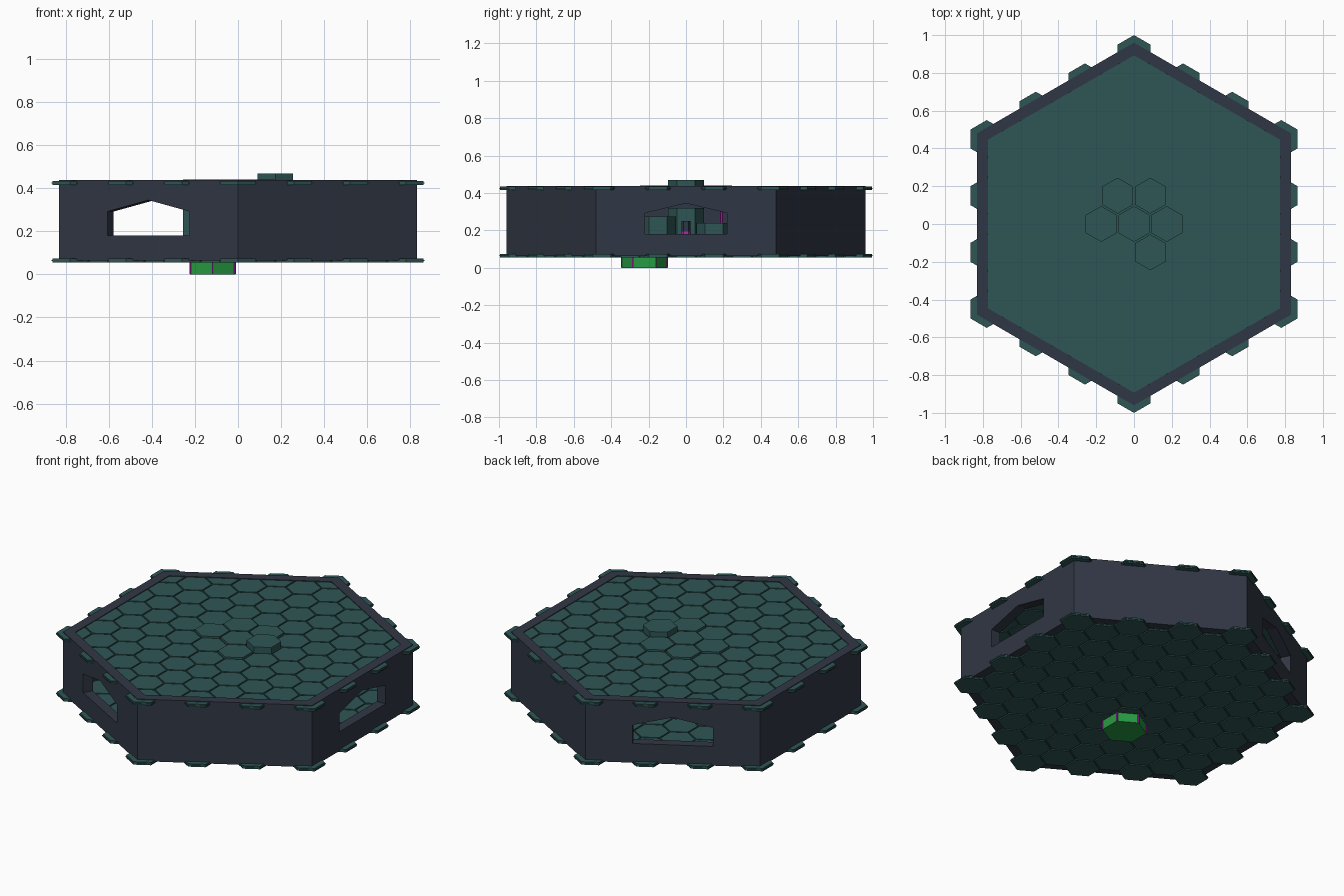
import bpy, bmesh, math
from mathutils import Vector, Matrix

if "Cube" in bpy.data.objects:
    bpy.data.objects.remove(bpy.data.objects["Cube"])

R = 0.1                                   # tile circumradius
DX, DY = R * math.sqrt(3), R * 1.5        # tile grid spacing


def material(name, rgb):
    m = bpy.data.materials.new(name)
    m.diffuse_color = (*rgb, 1)
    m.use_nodes = True
    m.node_tree.nodes["Principled BSDF"].inputs["Base Color"].default_value = m.diffuse_color
    return m


teal = material("teal", (0.028, 0.092, 0.090))
slate = material("slate", (0.030, 0.038, 0.058))
green = material("green", (0.020, 0.330, 0.055))
magenta = material("magenta", (0.45, 0.02, 0.45))


def make(name, bm, mat):
    bmesh.ops.recalc_face_normals(bm, faces=bm.faces)
    me = bpy.data.meshes.new(name)
    bm.to_mesh(me)
    bm.free()
    me.materials.append(mat)
    ob = bpy.data.objects.new(name, me)
    bpy.context.collection.objects.link(ob)
    return ob


def hexagon(x, y, r):
    return [(x + r * math.sin(i * math.pi / 3), y + r * math.cos(i * math.pi / 3)) for i in range(6)]


def add_prism(bm, pts, z0, z1):
    lo = [bm.verts.new((x, y, z0)) for x, y in pts]
    hi = [bm.verts.new((x, y, z1)) for x, y in pts]
    n = len(pts)
    bm.faces.new(lo[::-1])
    bm.faces.new(hi)
    for i in range(n):
        j = (i + 1) % n
        bm.faces.new((lo[i], lo[j], hi[j], hi[i]))


def hex_prism(name, x, y, r, z0, z1, mat):
    bm = bmesh.new()
    add_prism(bm, hexagon(x, y, r), z0, z1)
    return make(name, bm, mat)


# all tile centres that lie inside the big pointed hexagon
centres = []
for row in range(-6, 7):
    for col in range(-6, 7):
        x, y = (col + 0.5 * (row % 2)) * DX, row * DY
        reach = max(abs(x * math.cos(a) + y * math.sin(a)) for a in (0, math.pi / 3, 2 * math.pi / 3))
        if reach < 4.5 * DX + 0.001:
            centres.append((x, y))


def tiled_layer(name, z0, z1):
    # each tile is a thin full-size base with a slightly smaller raised plate on both sides
    bm = bmesh.new()
    groove = 0.0068
    for x, y in centres:
        add_prism(bm, hexagon(x, y, R), z0 + groove, z1 - groove)
        add_prism(bm, hexagon(x, y, R * 0.95), z0, z1)
    return make(name, bm, teal)


tiled_layer("floor_tiles", 0.055, 0.073)
tiled_layer("roof_tiles", 0.416, 0.434)

# raised roof tiles
for i, (cx, cy) in enumerate([(0, 0), (-0.5, 1), (0.5, 1), (-1, 0), (0.5, -1)]):
    hex_prism(f"raised_roof_tile_{i}", cx * DX, cy * DY, R * 0.95, 0.43, 0.441, teal)
hex_prism("tall_roof_tile", DX, 0, R * 0.95, 0.43, 0.468, teal)

# wall ring
bm = bmesh.new()
rings = [[bm.verts.new((x, y, z)) for x, y in hexagon(0, 0, r)]
         for r, z in ((0.96, 0.064), (0.96, 0.438), (0.893, 0.438), (0.893, 0.064))]
for k in range(4):
    a, b = rings[k], rings[(k + 1) % 4]
    for i in range(6):
        j = (i + 1) % 6
        bm.faces.new((a[i], a[j], b[j], b[i]))
walls = make("walls", bm, slate)

# gabled window openings in every other wall
profile = [(-0.22, 0.18), (0.22, 0.18), (0.22, 0.292), (0, 0.345), (-0.22, 0.292)]
bpy.context.view_layer.objects.active = walls
for k in range(3):
    bm = bmesh.new()
    add_prism(bm, profile, 0.7, 0.9)
    # profile x -> y, profile y -> z, depth -> x, then turn to the wall
    turn = Matrix(((0, 0, 1), (1, 0, 0), (0, 1, 0))).to_4x4()
    bm.transform(Matrix.Rotation(k * 2 * math.pi / 3, 4, 'Z') @ turn)
    cutter = make("window_cutter", bm, slate)
    cutter.hide_render = True
    mod = walls.modifiers.new("window", 'BOOLEAN')
    mod.operation, mod.solver, mod.object = 'DIFFERENCE', 'EXACT', cutter
    bpy.ops.object.modifier_apply(modifier=mod.name)
    bpy.data.objects.remove(cutter)

# hatch below the floor with bright corner strips
hx, hy, hr = -0.118, -0.222, 0.122
hex_prism("floor_hatch", hx, hy, hr, 0, 0.062, green)
bm = bmesh.new()
for x, y in hexagon(hx, hy, hr - 0.003):
    add_prism(bm, hexagon(x, y, 0.006), 0.001, 0.062)
make("hatch_corner_strips", bm, magenta)

# hexagonal columns and blocks inside the room
for i, (cx, cy, top) in enumerate([(-1, 0, 0.32), (-0.5, -1, 0.275), (-0.5, 1, 0.24),
                                   (0, 0, 0.16), (0.5, 1, 0.13)]):
    hex_prism(f"inner_column_{i}", cx * DX, cy * DY, R * 0.95, 0.07, top, teal)

# small control post and light strip inside
hex_prism("control_post", 0.02, 0, 0.025, 0.15, 0.25, slate)
hex_prism("control_light", 0.02, 0, 0.028, 0.18, 0.195, magenta)
hex_prism("light_strip", -0.02, 0.19, 0.008, 0.07, 0.32, magenta)
